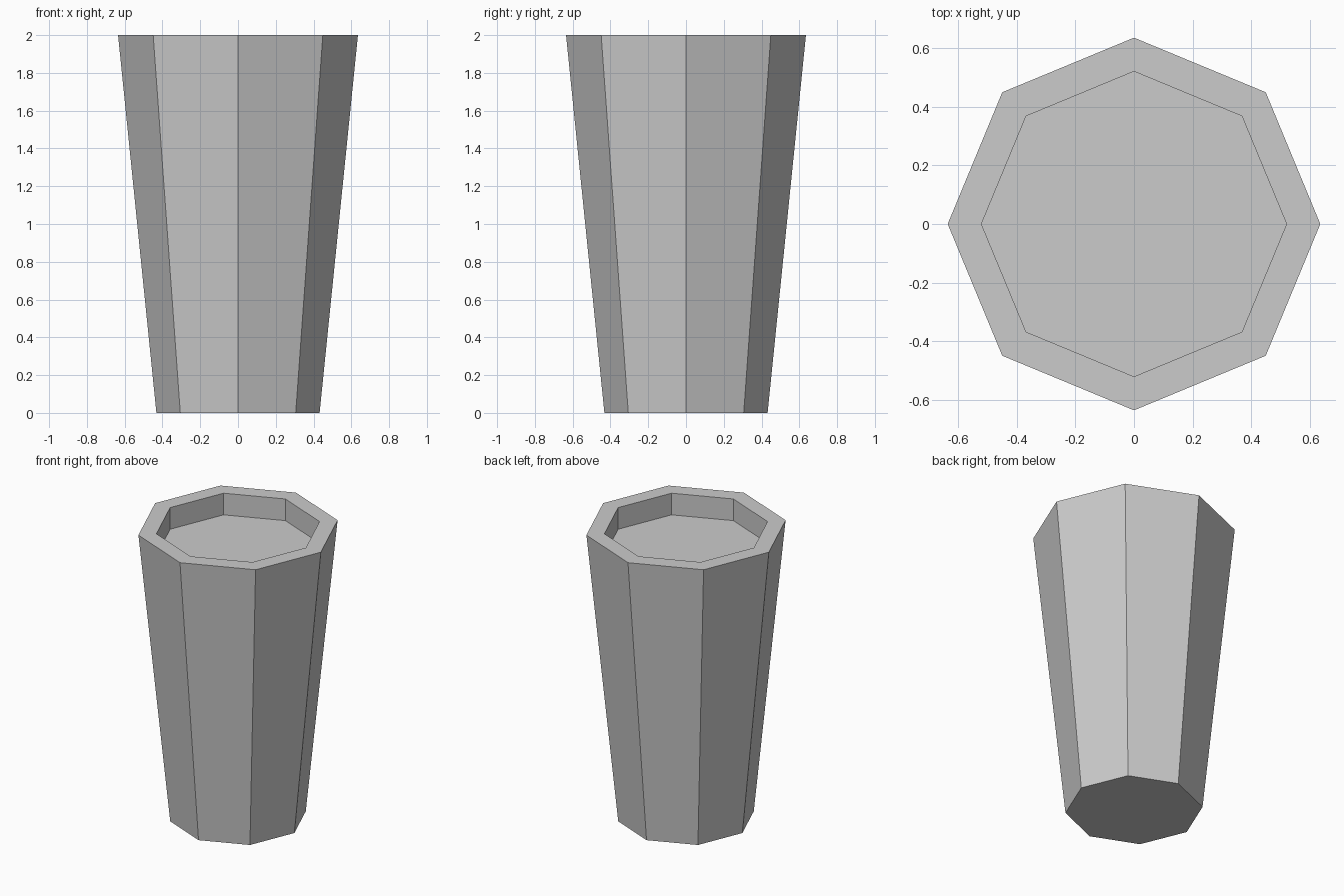
import bpy, bmesh
from math import cos, sin, pi

if "Cube" in bpy.data.objects:
    bpy.data.objects.remove(bpy.data.objects["Cube"], do_unlink=True)

SIDES = 8

grey = bpy.data.materials.new("plain_grey")
grey.use_nodes = True
colour = (0.6, 0.6, 0.6, 1)
grey.diffuse_color = colour
grey.node_tree.nodes["Principled BSDF"].inputs["Base Color"].default_value = colour


def lathe(name, profile, material):
    """Closed faceted solid from (radius, height) rings, capped at both ends."""
    bm = bmesh.new()
    rings = [[bm.verts.new((r * cos(2 * pi * i / SIDES), r * sin(2 * pi * i / SIDES), z))
              for i in range(SIDES)] for r, z in profile]
    for a, b in zip(rings, rings[1:]):
        for i in range(SIDES):
            j = (i + 1) % SIDES
            bm.faces.new((a[i], a[j], b[j], b[i]))
    bm.faces.new(rings[0][::-1])
    bm.faces.new(rings[-1])
    bmesh.ops.recalc_face_normals(bm, faces=bm.faces)
    mesh = bpy.data.meshes.new(name)
    bm.to_mesh(mesh)
    bm.free()
    mesh.materials.append(material)
    obj = bpy.data.objects.new(name, mesh)
    bpy.context.collection.objects.link(obj)
    return obj


# Tapered planter: base, outer rim, inner rim, recessed floor
lathe("tapered_planter", [(0.432, 0), (0.635, 2), (0.52, 2), (0.52, 1.85)], grey)
